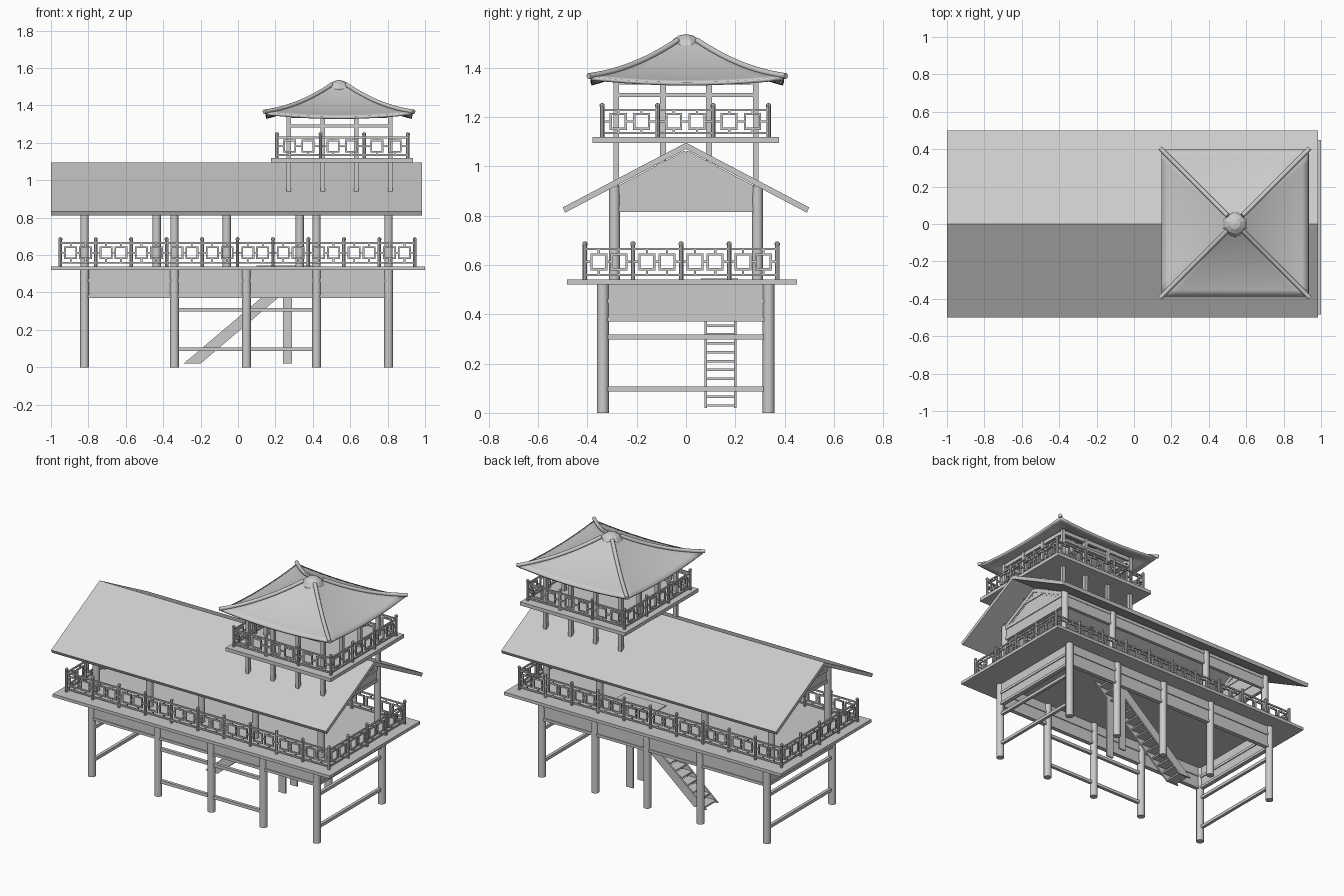
import bpy, bmesh, math
from mathutils import Vector, Matrix

cube = bpy.data.objects.get("Cube")
if cube:
    bpy.data.objects.remove(cube, do_unlink=True)

GREY = (0.6, 0.6, 0.6, 1)
mat = bpy.data.materials.new("plain grey")
mat.use_nodes = True
mat.diffuse_color = GREY
mat.node_tree.nodes["Principled BSDF"].inputs["Base Color"].default_value = GREY


def finish(name, bm, smooth=False):
    bmesh.ops.recalc_face_normals(bm, faces=bm.faces)
    me = bpy.data.meshes.new(name)
    bm.to_mesh(me)
    bm.free()
    ob = bpy.data.objects.new(name, me)
    bpy.context.collection.objects.link(ob)
    me.materials.append(mat)
    if smooth:
        bpy.ops.object.select_all(action='DESELECT')
        ob.select_set(True)
        bpy.context.view_layer.objects.active = ob
        bpy.ops.object.shade_smooth_by_angle(angle=math.radians(40))
    return ob


def box(bm, x0, x1, y0, y1, z0, z1):
    m = Matrix.Translation(((x0 + x1) / 2, (y0 + y1) / 2, (z0 + z1) / 2))
    m = m @ Matrix.Diagonal((x1 - x0, y1 - y0, z1 - z0, 1))
    bmesh.ops.create_cube(bm, size=1, matrix=m)


def bar(bm, p, q, w):
    # square bar between two points
    p, q = Vector(p), Vector(q)
    d = q - p
    m = Matrix.Translation((p + q) / 2) @ d.to_track_quat('Z', 'Y').to_matrix().to_4x4()
    bmesh.ops.create_cube(bm, size=1, matrix=m @ Matrix.Diagonal((w, w, d.length, 1)))


def post(bm, x, y, z0, z1, r, n=16):
    bmesh.ops.create_cone(bm, cap_ends=True, segments=n, radius1=r, radius2=r, depth=z1 - z0,
                          matrix=Matrix.Translation((x, y, (z0 + z1) / 2)))


def prism(bm, pts, axis, a, b):
    # extrude a profile in the (other axis, z) plane along x or y
    def co(p, s):
        return (s, p[0], p[1]) if axis == 'x' else (p[0], s, p[1])
    lo = [bm.verts.new(co(p, a)) for p in pts]
    hi = [bm.verts.new(co(p, b)) for p in pts]
    bm.faces.new(lo)
    bm.faces.new(hi)
    n = len(pts)
    for i in range(n):
        bm.faces.new((lo[i], lo[(i + 1) % n], hi[(i + 1) % n], hi[i]))


def railing(name, x0, x1, y0, y1, nx, ny, z, h):
    bm = bmesh.new()
    top, low, mid, half, t = z + h * 0.86, z + h * 0.13, z + h * 0.5, 0.03, 0.009
    corners = [Vector(c) for c in ((x0, y0, 0), (x1, y0, 0), (x1, y1, 0), (x0, y1, 0))]
    up = Vector((0, 0, 1))
    for i, n in enumerate((nx, ny, nx, ny)):
        a, b = corners[i], corners[(i + 1) % 4]
        bay = (b - a) / n
        d = bay.normalized()
        for level in (top, low):
            bar(bm, a + up * level, b + up * level, t)
        for k in range(n):
            s = a + bay * k
            post(bm, s.x, s.y, z, z + h, 0.009, 8)
            bmesh.ops.create_uvsphere(bm, u_segments=8, v_segments=5, radius=0.011,
                                      matrix=Matrix.Translation((s.x, s.y, z + h)))
            c1, c2 = (s + bay * f + up * mid for f in (0.29, 0.71))
            # square lattice frames and their links
            for c in (c1, c2):
                for sg in (-half, half):
                    bar(bm, c + d * sg - up * (half + t / 2), c + d * sg + up * (half + t / 2), t)
                    bar(bm, c - d * half + up * sg, c + d * half + up * sg, t)
                bar(bm, c + up * half, Vector((c.x, c.y, top)), t)
                bar(bm, c - up * half, Vector((c.x, c.y, low)), t)
            bar(bm, s + up * mid, c1 - d * half, t)
            bar(bm, c1 + d * half, c2 - d * half, t)
            bar(bm, c2 + d * half, s + bay + up * mid, t)
    finish(name, bm)


# lower posts, and upper posts standing on the deck
COLS = (-0.82, -0.34, 0.045, 0.42, 0.805)
bm = bmesh.new()
for x in COLS:
    for y in (-0.337, 0.335):
        post(bm, x, y, 0, 0.525, 0.024)
finish("lower_posts", bm, True)
bm = bmesh.new()
for x in (-0.82, -0.435, -0.06, 0.33, 0.805):
    post(bm, x, -0.29, 0.53, 0.92, 0.022)
for x in (-0.82, -0.34, 0.42, 0.805):
    post(bm, x, 0.29, 0.53, 0.92, 0.022)
finish("upper_posts", bm, True)

# deck
bm = bmesh.new()
box(bm, -1, 1, -0.483, 0.45, 0.52, 0.54)
finish("deck", bm)

# boards and trim under the deck
bm = bmesh.new()
for y in (-0.337, 0.335):
    box(bm, -0.81, 0.8, y - 0.008, y + 0.008, 0.37, 0.52)
    for z in (0.37, 0.455):
        box(bm, -0.81, 0.8, y - 0.014, y + 0.014, z, z + 0.017)
for x in (COLS[0], COLS[-1]):
    box(bm, x - 0.008, x + 0.008, -0.33, 0.33, 0.37, 0.52)
    for z in (0.37, 0.445):
        box(bm, x - 0.014, x + 0.014, -0.33, 0.33, z, z + 0.017)
finish("deck_skirt", bm)

# cross rails between the lower posts
bm = bmesh.new()
for z in (0.307, 0.097):
    for x in (COLS[0], COLS[-1]):
        bar(bm, (x, -0.33, z), (x, 0.33, z), 0.02)
    bar(bm, (COLS[1], -0.337, z), (COLS[3], -0.337, z), 0.02)
finish("cross_rails", bm)

# staircase with supports and a hatch plate
bm = bmesh.new()
for y in (0.08, 0.2):
    prism(bm, [(-0.29, 0.02), (-0.2, 0.02), (0.395, 0.525), (0.305, 0.525)], 'y', y - 0.005, y + 0.005)
    box(bm, 0.24, 0.29, y - 0.005, y + 0.005, 0.02, 0.46)
for k in range(14):
    z = 0.025 + k * 0.036
    x = -0.24 + k * 0.0425
    box(bm, x - 0.035, x + 0.035, 0.08, 0.2, z, z + 0.01)
finish("staircase", bm)
bm = bmesh.new()
box(bm, 0.1, 0.4, 0.06, 0.21, 0.54, 0.545)
finish("hatch", bm)

railing("deck_railing", -0.95, 0.945, -0.41, 0.37, 10, 4, 0.54, 0.145)

# main gable roof
bm = bmesh.new()
prism(bm, [(-0.5, 0.833), (0, 1.096), (0.5, 0.833), (0.49, 0.812), (0, 1.07), (-0.49, 0.812)],
      'x', -1, 0.985)
finish("main_roof", bm)

# gable ends and eave boards
bm = bmesh.new()
for x in (-0.82, 0.805):
    prism(bm, [(-0.28, 0.82), (0.28, 0.82), (0.28, 0.91), (0, 1.06), (-0.28, 0.91)],
          'x', x - 0.006, x + 0.006)
    for z, w in ((0.825, 0.28), (0.9, 0.28), (1.0, 0.12)):
        bar(bm, (x, -w, z), (x, w, z), 0.022)
    for s in (-1, 1):
        bar(bm, (x, s * 0.27, 0.91), (x, 0, 1.053), 0.024)
        bar(bm, (x, s * 0.24, 0.91), (x, s * 0.02, 1.025), 0.016)
finish("gable_ends", bm)
bm = bmesh.new()
for y in (-0.29, 0.29):
    box(bm, -0.82, 0.805, y - 0.008, y + 0.008, 0.82, 0.9)
    for z in (0.825, 0.895):
        bar(bm, (-0.82, y, z), (0.805, y, z), 0.022)
finish("eave_boards", bm)

# tower platform, posts and header
CX = 0.543
bm = bmesh.new()
box(bm, CX - 0.366, CX + 0.392, -0.38, 0.377, 1.095, 1.118)
finish("tower_platform", bm)
bm = bmesh.new()
STEPS = (-1, -0.33, 0.33, 1)
for i in STEPS:
    for j in STEPS:
        if abs(i) == 1 or abs(j) == 1:
            x, y = CX + i * 0.272, j * 0.283
            box(bm, x - 0.012, x + 0.012, y - 0.012, y + 0.012, 1.07 - 0.526 * abs(y), 1.36)
finish("tower_posts", bm)
bm = bmesh.new()
for s in (-1, 1):
    for z in (1.29, 1.34):
        bar(bm, (CX - 0.272, s * 0.283, z), (CX + 0.272, s * 0.283, z), 0.016)
        bar(bm, (CX + s * 0.272, -0.283, z), (CX + s * 0.272, 0.283, z), 0.016)
    box(bm, CX - 0.272, CX + 0.272, s * 0.283 - 0.005, s * 0.283 + 0.005, 1.335, 1.36)
    box(bm, CX + s * 0.272 - 0.005, CX + s * 0.272 + 0.005, -0.283, 0.283, 1.335, 1.36)
finish("tower_header", bm)

railing("tower_railing", 0.208, 0.908, -0.34, 0.335, 3, 3, 1.118, 0.128)

# curved tower roof, four swept sides meeting at the hips
RX, RY, RH, N = 0.54, 0.005, 0.392, 12


def roof_z(t, s):
    return 1.535 - 0.29 * t + 0.118 * t * t - 0.022 * t * t * (1 - s * s)


bm = bmesh.new()
for k in range(4):
    rot = Matrix.Rotation(k * math.pi / 2, 3, 'Z')
    grid = []
    for i in range(1, N + 1):
        t = i / N
        row = [rot @ Vector((RH * t * j / 6, -RH * t, roof_z(t, j / 6))) for j in range(-6, 7)]
        grid.append([bm.verts.new(v + Vector((RX, RY, 0))) for v in row])
    for r0, r1 in zip(grid, grid[1:]):
        for j in range(12):
            bm.faces.new((r0[j], r1[j], r1[j + 1], r0[j + 1]))
bmesh.ops.remove_doubles(bm, verts=bm.verts, dist=0.0005)
roof = finish("tower_roof", bm, True)
solid = roof.modifiers.new("thickness", 'SOLIDIFY')
solid.thickness = 0.014

# hip ridges
cu = bpy.data.curves.new("hip_ridges", 'CURVE')
cu.dimensions = '3D'
cu.bevel_depth = 0.012
cu.bevel_resolution = 2
cu.use_fill_caps = True
for sx in (-1, 1):
    for sy in (-1, 1):
        sp = cu.splines.new('POLY')
        sp.points.add(N)
        for i, p in enumerate(sp.points):
            t = 0.1 + 0.92 * i / N
            p.co = (RX + sx * RH * t, RY + sy * RH * t, roof_z(t, 1) + 0.004, 1)
cu.materials.append(mat)
bpy.context.collection.objects.link(bpy.data.objects.new("hip_ridges", cu))

# faceted finial
bm = bmesh.new()
bmesh.ops.create_uvsphere(bm, u_segments=10, v_segments=8, radius=0.074,
                          matrix=Matrix.Translation((RX, 0, 1.462)))
finish("finial", bm)
